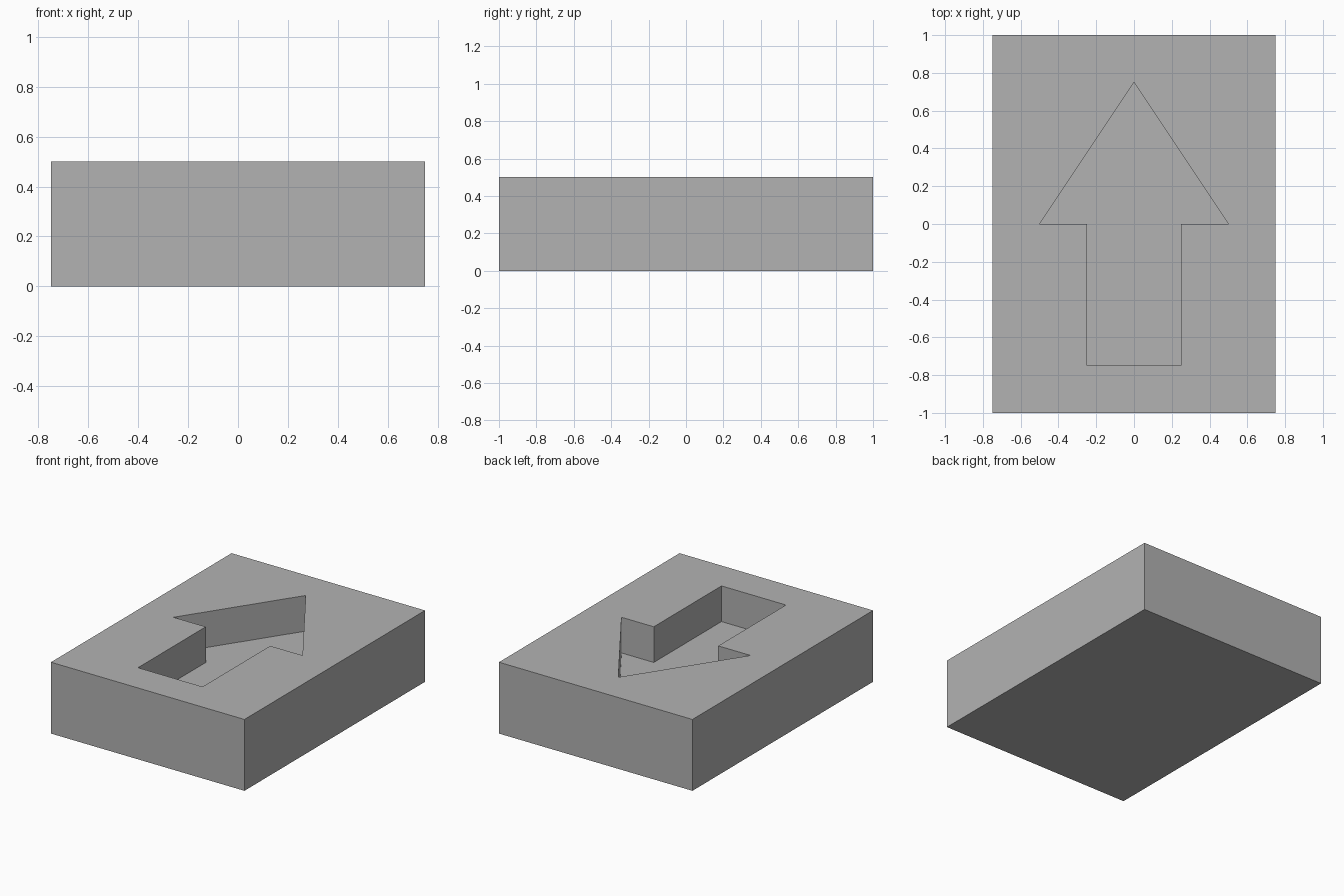
import bpy
import bmesh

if "Cube" in bpy.data.objects:
    bpy.data.objects.remove(bpy.data.objects["Cube"], do_unlink=True)

WIDTH, LENGTH, HEIGHT, DEPTH = 1.5, 2.0, 0.5, 0.25

grey = bpy.data.materials.new("plain grey")
grey.use_nodes = True
colour = (0.448, 0.448, 0.448, 1)
grey.diffuse_color = colour
grey.node_tree.nodes["Principled BSDF"].inputs["Base Color"].default_value = colour


def prism(name, outline, bottom, top):
    """Extrude a flat outline from bottom to top."""
    bm = bmesh.new()
    face = bm.faces.new([bm.verts.new((x, y, bottom)) for x, y in outline])
    grown = bmesh.ops.extrude_face_region(bm, geom=[face])["geom"]
    verts = [g for g in grown if isinstance(g, bmesh.types.BMVert)]
    bmesh.ops.translate(bm, verts=verts, vec=(0, 0, top - bottom))
    bmesh.ops.recalc_face_normals(bm, faces=bm.faces)
    mesh = bpy.data.meshes.new(name)
    bm.to_mesh(mesh)
    bm.free()
    mesh.materials.append(grey)
    obj = bpy.data.objects.new(name, mesh)
    bpy.context.collection.objects.link(obj)
    return obj


def mirrored(half):
    """Complete a half outline across the x = 0 line."""
    return half + [(-x, y) for x, y in reversed(half) if x]


# Solid rectangular block
block = prism("block", mirrored([(WIDTH / 2, -LENGTH / 2), (WIDTH / 2, LENGTH / 2)]), 0, HEIGHT)

# Arrow-shaped pocket sunk into the top, pointing to the back
arrow = mirrored([(0.25, -0.75), (0.25, 0), (0.5, 0), (0, 0.75)])
cutter = prism("arrow_cutter", arrow, HEIGHT - DEPTH, HEIGHT + DEPTH)

pocket = block.modifiers.new("arrow pocket", "BOOLEAN")
pocket.operation = "DIFFERENCE"
pocket.solver = "EXACT"
pocket.object = cutter

# Apply the cut and drop the cutter
bpy.context.view_layer.objects.active = block
block.select_set(True)
bpy.ops.object.modifier_apply(modifier=pocket.name)
bpy.data.objects.remove(cutter, do_unlink=True)
